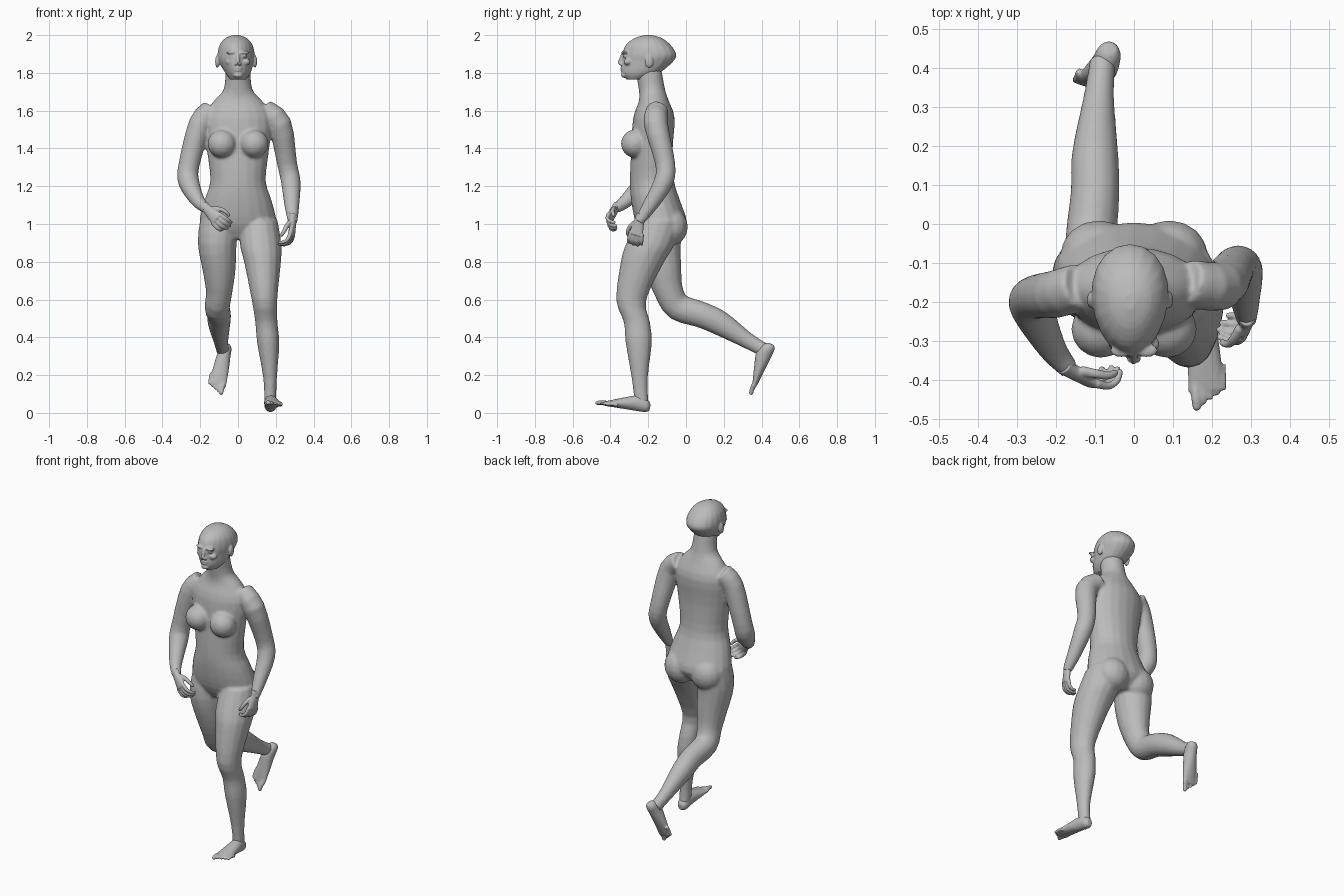
import bpy
import bmesh
from math import sin, cos, tau
from mathutils import Vector, Matrix

default_cube = bpy.data.objects.get("Cube")
if default_cube:
    bpy.data.objects.remove(default_cube)

grey = bpy.data.materials.new("plain grey")
grey.use_nodes = True
grey.diffuse_color = (.5, .5, .5, 1)
shader = grey.node_tree.nodes["Principled BSDF"]
shader.inputs["Base Color"].default_value = grey.diffuse_color

UP = Vector((0, 0, 1))
ACROSS = Vector((1, 0, 0))
SIDES = (-1, 1)


def smooth_rows(rows, steps=3):
    """Fill in rows along a smooth curve through the given ones."""
    rows = [Vector(row) for row in rows]
    padded = [rows[0], *rows, rows[-1]]
    filled = []
    for before, start, end, after in zip(padded, padded[1:], padded[2:], padded[3:]):
        for step in range(steps):
            t = step / steps
            leave, arrive = (end - before) / 2, (after - start) / 2
            bend = (end - start) * 3 - leave * 2 - arrive
            twist = (start - end) * 2 + leave + arrive
            filled.append(start + leave * t + bend * t ** 2 + twist * t ** 3)
    return filled + [rows[-1]]


def loft(mesh, rows, axis=None, side=ACROSS, depth=1, taper=0, sides=16):
    """Closed tube through rows of centre, half width and optional half depth."""
    rows = smooth_rows(rows)
    centres = [Vector(row[:3]) for row in rows]
    loops = []
    for index, (row, centre) in enumerate(zip(rows, centres)):
        following = centres[min(index + 1, len(rows) - 1)]
        previous = centres[max(index - 1, 0)]
        along = (axis or following - previous).normalized()
        wide = (side - along * side.dot(along)).normalized()
        deep = along.cross(wide)
        loop = []
        for corner in range(sides):
            angle = tau * corner / sides
            width = row[3] * cos(angle) * (1 + taper * sin(angle))
            thickness = row[-1] * depth * sin(angle)
            loop.append(mesh.verts.new(centre + wide * width + deep * thickness))
        loops.append(loop)
    for lower, upper in zip(loops, loops[1:]):
        for corner in range(sides):
            other = (corner + 1) % sides
            mesh.faces.new((lower[corner], lower[other], upper[other], upper[corner]))
    mesh.faces.new(loops[0][::-1])
    mesh.faces.new(loops[-1])


def ball(mesh, centre, size):
    placement = Matrix.Translation(centre) @ Matrix.Diagonal((*size, 1))
    bmesh.ops.create_uvsphere(mesh, u_segments=16, v_segments=10, radius=1, matrix=placement)


def digit(mesh, points, radius, slimming=.88):
    """Finger or toe that slims towards a round tip."""
    rows = [(*point, radius * slimming ** index) for index, point in enumerate(points)]
    loft(mesh, rows, side=Vector((.8, .6, .1)), sides=10)
    tip = rows[-1][3]
    ball(mesh, points[-1], (tip, tip, tip))


def finish(name, mesh, voxel, rounds):
    """Fuse the overlapping pieces into one smooth skin."""
    bmesh.ops.recalc_face_normals(mesh, faces=mesh.faces[:])
    data = bpy.data.meshes.new(name)
    mesh.to_mesh(data)
    mesh.free()
    data.materials.append(grey)
    part = bpy.data.objects.new(name, data)
    bpy.context.collection.objects.link(part)
    fuse = part.modifiers.new("fuse", 'REMESH')
    fuse.mode = 'VOXEL'
    fuse.voxel_size = voxel
    fuse.use_smooth_shade = True
    soften = part.modifiers.new("soften", 'SMOOTH')
    soften.iterations = rounds


# Torso and neck
body = bmesh.new()
loft(body, [
    (0, -.14, .92, .12, .08), (0, -.13, 1, .2, .135), (0, -.16, 1.12, .18, .13),
    (0, -.18, 1.23, .147, .117), (0, -.18, 1.4, .166, .11), (0, -.17, 1.56, .18, .11),
    (0, -.17, 1.65, .13, .08), (0, -.18, 1.71, .077, .07), (0, -.2, 1.82, .065, .07),
], axis=UP, sides=20)
for sign in SIDES:
    ball(body, (sign * .085, -.27, 1.425), (.077, .075, .075))
    ball(body, (sign * .09, -.08, .985), (.1, .09, .1))

# Standing leg
loft(body, [
    (.11, -.14, 1.02, .1), (.12, -.19, .89, .11), (.13, -.23, .8, .098),
    (.14, -.29, .6, .068), (.15, -.26, .48, .059), (.16, -.25, .37, .059),
    (.17, -.245, .18, .036), (.17, -.235, .05, .032),
], axis=UP, depth=1.18)

# Trailing leg, bent at the knee
loft(body, [
    (-.1, -.13, 1.02, .1), (-.11, -.14, .9, .103), (-.1, -.12, .76, .088),
    (-.1, -.09, .64, .07), (-.11, -.04, .56, .067), (-.1, .08, .52, .063),
    (-.1, .18, .475, .06), (-.09, .33, .38, .039), (-.08, .42, .33, .034),
], depth=1.1)

# Arms
loft(body, [
    (.14, -.15, 1.6, .06), (.22, -.16, 1.53, .064), (.26, -.11, 1.32, .053),
    (.28, -.12, 1.22, .052), (.285, -.19, 1.1, .04), (.29, -.25, 1.01, .026),
])
loft(body, [
    (-.14, -.16, 1.6, .06), (-.2, -.18, 1.53, .062), (-.26, -.19, 1.31, .056),
    (-.26, -.22, 1.22, .056), (-.21, -.32, 1.12, .037), (-.165, -.375, 1.08, .026),
])
finish("body", body, voxel=.008, rounds=7)

# Head
head = bmesh.new()
loft(head, [
    (0, -.27, 1.765, .04, .045), (0, -.24, 1.8, .067, .1), (-.01, -.205, 1.86, .092, .137),
    (-.01, -.195, 1.9, .098, .143), (-.01, -.2, 1.95, .086, .117),
    (-.01, -.2, 1.985, .055, .07), (-.01, -.2, 2, .015, .02),
], axis=UP, taper=.13, sides=20)

# Brows, eyes, cheeks, nostrils and ears
for sign in SIDES:
    ball(head, (sign * .032, -.325, 1.908), (.03, .018, .009))
    ball(head, (sign * .033, -.32, 1.889), (.015, .016, .009))
    ball(head, (sign * .04, -.308, 1.858), (.026, .022, .018))
    ball(head, (sign * .011, -.345, 1.846), (.008, .012, .007))
    ball(head, (sign * .1 - .01, -.195, 1.86), (.011, .022, .034))

# Nose, lips and chin
digit(head, [(0, -.352, 1.85), (0, -.346, 1.87), (0, -.335, 1.9)], radius=.011)
for height, width in ((1.826, .023), (1.814, .02)):
    ball(head, (0, -.335, height), (width, .013, .006))
ball(head, (0, -.325, 1.788), (.026, .02, .014))
finish("head", head, voxel=.005, rounds=3)


def placer(origin, along, side, normal):
    """Turn distances in a part's own directions into a position."""
    return lambda a, b, c: origin + along * a + side * b + normal * c


def hand(name, wrist, along, thumb_side, palm):
    along, thumb_side, palm = [Vector(way).normalized() for way in (along, thumb_side, palm)]
    at = placer(Vector(wrist), along, thumb_side, palm)
    mesh = bmesh.new()
    loft(mesh, [(*at(-.03, 0, 0), .026, .022), (*at(.01, 0, 0), .027, .02),
                (*at(.085, 0, 0), .04, .015)], side=thumb_side)
    for index, length in enumerate((.95, 1.05, 1, .8)):
        knuckle = .029 - .02 * index
        spread = knuckle * 1.15
        reach = .085 + .05 * length
        digit(mesh, [at(.075, knuckle, 0), at(.085 + .03 * length, spread, .01),
                     at(reach, spread, .035 * length), at(reach, knuckle, .06 * length)], radius=.012)
    digit(mesh, [at(.02, .02, .01), at(.05, .045, .02), at(.08, .054, .03), at(.1, .05, .045)],
          radius=.014)
    finish(name, mesh, voxel=.0045, rounds=2)


hand("left_hand", wrist=(.29, -.245, 1.025), along=(-.06, -.25, -1),
     thumb_side=(-.25, -1, .26), palm=(-1, .24, 0))
hand("right_hand", wrist=(-.165, -.375, 1.08), along=(.6, -.35, -.6),
     thumb_side=(.6, -.2, .72), palm=(.37, .79, -.09))


def foot(name, heel, along, top, inner):
    along, top = Vector(along).normalized(), Vector(top)
    top = (top - along * top.dot(along)).normalized()
    side = along.cross(top)
    if side.x * inner < 0:
        side.negate()
    at = placer(Vector(heel), along, side, top)
    mesh = bmesh.new()
    loft(mesh, [(*at(0, 0, .03), .016, .018), (*at(.02, 0, .035), .031, .034),
                (*at(.07, 0, .042), .036, .042), (*at(.15, 0, .03), .043, .029),
                (*at(.24, 0, .014), .047, .012)], axis=along, side=side)
    for index in range(5):
        across = .028 - .018 * index
        tip = .278 - .011 * index
        radius = .0105 if index else .015
        digit(mesh, [at(tip - .06, across, .016), at(tip - .025, across, .017), at(tip, across, .012)],
              radius)
    finish(name, mesh, voxel=.005, rounds=3)


foot("left_foot", heel=(.17, -.195, 0), along=(.07, -1, .15), top=UP, inner=-1)
foot("right_foot", heel=(-.06, .478, .35), along=(-.055, -.115, -.235), top=(0, -.9, .44), inner=1)
